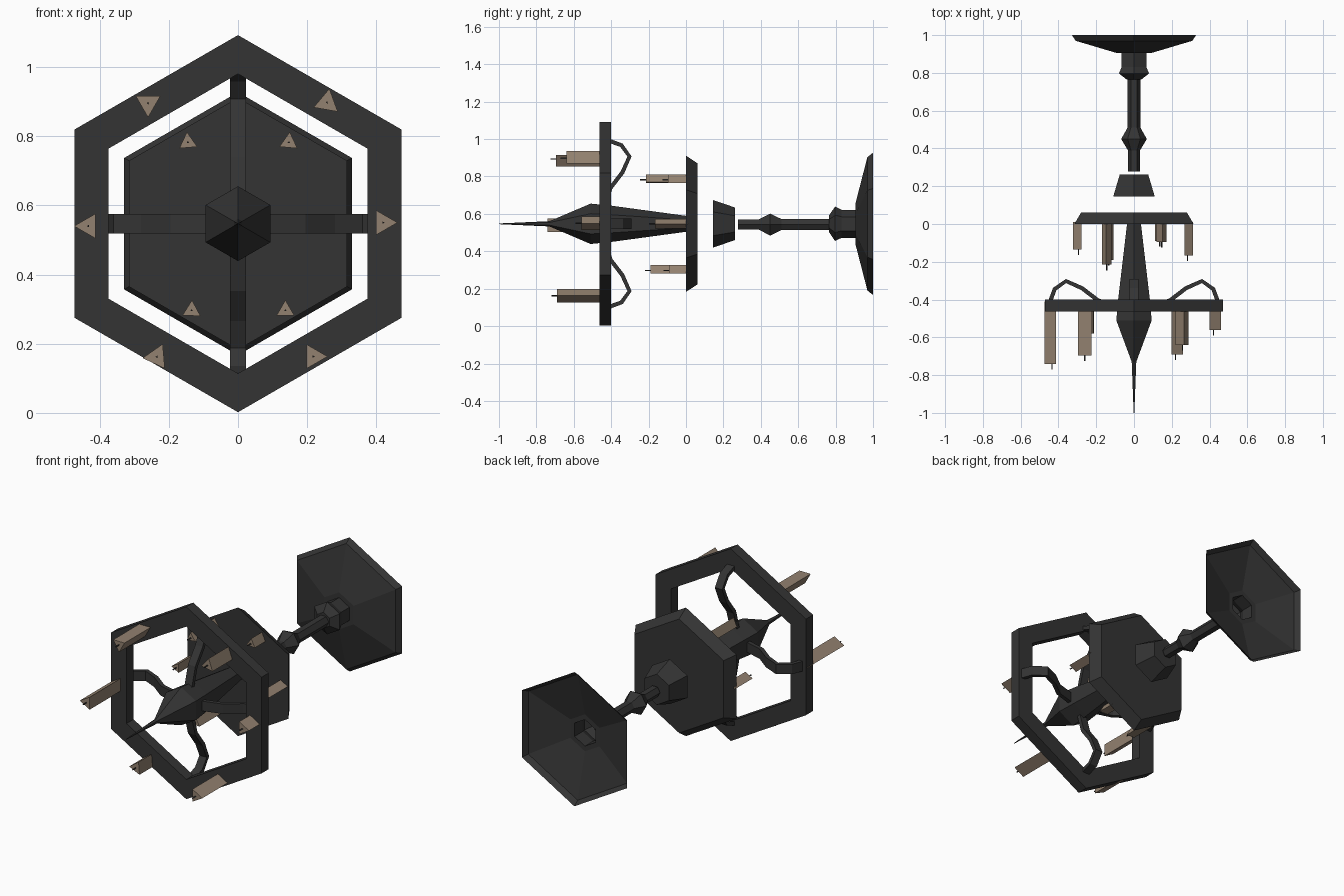
import bpy, bmesh, math
from mathutils import Vector

if "Cube" in bpy.data.objects:
    bpy.data.objects.remove(bpy.data.objects["Cube"])

ZC = 0.547  # height of the long axis


def material(name, rgb):
    m = bpy.data.materials.new(name)
    m.diffuse_color = (*rgb, 1)
    m.use_nodes = True
    m.node_tree.nodes["Principled BSDF"].inputs["Base Color"].default_value = m.diffuse_color
    return m


IRON = material("dark_iron", (0.034, 0.034, 0.034))
WAX = material("tan_wax", (0.29, 0.22, 0.16))


def finish(name, bm, mat):
    bmesh.ops.recalc_face_normals(bm, faces=bm.faces)
    me = bpy.data.meshes.new(name)
    bm.to_mesh(me)
    bm.free()
    me.materials.append(mat)
    ob = bpy.data.objects.new(name, me)
    bpy.context.collection.objects.link(ob)
    return ob


def turned(name, profile, mat=IRON, sides=6, phase=90, centre=(0, ZC),
           cap_start=True, cap_end=True, closed=False):
    """Spin (y, radius) points around a line parallel to y."""
    bm = bmesh.new()
    rings = []
    for y, r in profile:
        angles = [math.radians(phase + 360 * i / sides) for i in range(sides)]
        rings.append([bm.verts.new((centre[0] + r * math.cos(a), y,
                                    centre[1] + r * math.sin(a))) for a in angles])
    pairs = list(zip(rings, rings[1:]))
    if closed:
        pairs.append((rings[-1], rings[0]))
    for a, b in pairs:
        for i in range(sides):
            j = (i + 1) % sides
            bm.faces.new((a[i], a[j], b[j], b[i]))
    if not closed:
        if cap_start:
            bm.faces.new(rings[0])
        if cap_end:
            bm.faces.new(rings[-1])
    return finish(name, bm, mat)


# Hexagonal frame, hub plate and spiked centre body
turned("outer_ring", [(-0.463, 0.545), (-0.40, 0.545), (-0.40, 0.433), (-0.463, 0.433)],
       closed=True)
turned("hub_plate", [(0, 0.364), (0.062, 0.323)])
turned("centre_spike", [(-1.0, 0.002), (-0.73, 0.014), (-0.51, 0.108), (-0.4, 0.097),
                        (0.005, 0.042)])

# Suspension: bell cap, stem with knop, collar and hollow ceiling rose
turned("bell_cap", [(0.145, 0.127), (0.262, 0.087)])
turned("stem", [(0.277, 0.032), (0.39, 0.032), (0.45, 0.068), (0.51, 0.034), (0.79, 0.034)],
       phase=0, centre=(0, 0.543))
turned("ceiling_rose", [(0.765, 0.045), (0.797, 0.092), (0.832, 0.075), (0.905, 0.075),
                        (0.905, 0.105), (0.97, 0.357), (1.0, 0.38)], cap_end=False)


# Four curved arms from ring back to centre body
def arm(name, angle, width):
    path = [Vector(p) for p in ((0.442, -0.405), (0.42, -0.345), (0.36, -0.302),
                                (0.275, -0.34), (0.19, -0.405), (0.07, -0.44))]
    ca, sa = math.cos(angle), math.sin(angle)
    bm = bmesh.new()
    rings = []
    for i, p in enumerate(path):
        t = (path[min(i + 1, len(path) - 1)] - path[max(i - 1, 0)]).normalized()
        n = Vector((-t.y, t.x)) * 0.011
        ring = []
        for s, w in ((1, 1), (1, -1), (-1, -1), (-1, 1)):
            q, side = p + n * s, w * width / 2
            ring.append(bm.verts.new((q.x * ca - side * sa, q.y, ZC + q.x * sa + side * ca)))
        rings.append(ring)
    for a, b in zip(rings, rings[1:]):
        for i in range(4):
            j = (i + 1) % 4
            bm.faces.new((a[i], a[j], b[j], b[i]))
    bm.faces.new(rings[0])
    bm.faces.new(rings[-1])
    finish(name, bm, IRON)


for k in range(4):
    arm(f"arm_{k + 1}", k * math.pi / 2, 0.046 if k % 2 else 0.056)


# Three-sided candles with wicks: x, z, front end y, pointing angle
def candles(prefix, base, radius, spots):
    for k, (x, z, tip, angle) in enumerate(spots):
        turned(f"{prefix}_candle_{k + 1}", [(tip, radius), (base, radius)], WAX, 3, angle, (x, z))
        turned(f"{prefix}_wick_{k + 1}", [(tip - 0.03, 0.004), (tip + 0.01, 0.004)],
               IRON, 3, angle, (x, z))


candles("ring", -0.41, 0.041, [
    (-0.26, 0.895, -0.695, 270), (0.257, 0.897, -0.64, 80),
    (-0.433, 0.54, -0.74, 180), (0.42, 0.55, -0.56, 0),
    (-0.235, 0.162, -0.58, 185), (0.218, 0.163, -0.69, 0)])
candles("plate", 0.01, 0.03, [
    (-0.145, 0.782, -0.215, 95), (0.147, 0.782, -0.095, 85),
    (-0.134, 0.296, -0.19, 88), (0.137, 0.296, -0.09, 90),
    (-0.293, 0.544, -0.135, 180), (0.282, 0.547, -0.167, 0)])
